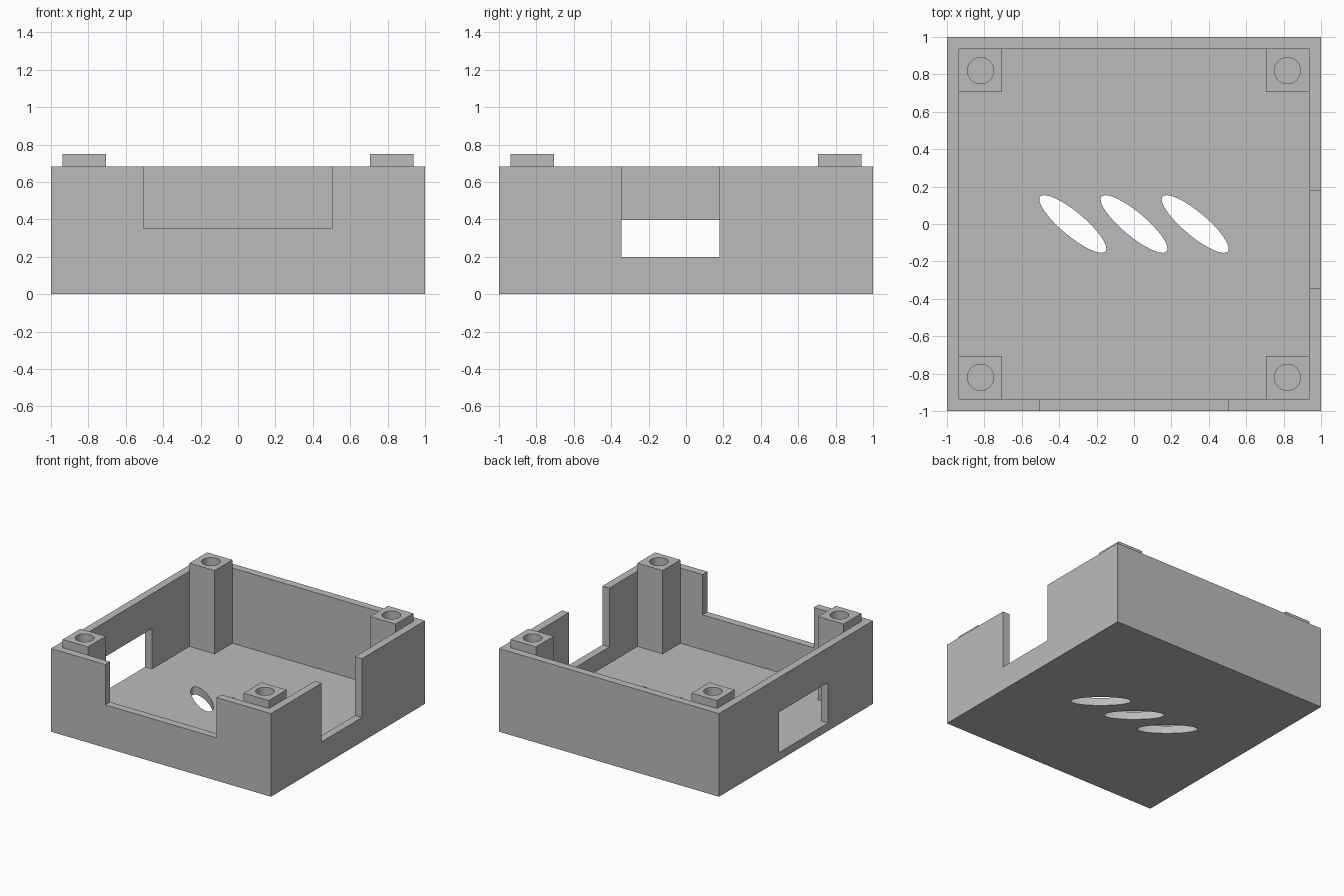
import bpy
from math import radians

if "Cube" in bpy.data.objects:
    bpy.data.objects.remove(bpy.data.objects["Cube"], do_unlink=True)

WALL_TOP, POST_TOP = 0.683, 0.75
INNER, FLOOR = 0.937, 0.065
POST_IN = 0.707

grey = bpy.data.materials.new("plain grey")
grey.use_nodes = True
grey.diffuse_color = (0.5, 0.5, 0.5, 1)
grey.node_tree.nodes["Principled BSDF"].inputs["Base Color"].default_value = (0.5, 0.5, 0.5, 1)


def box(name, low, high):
    """Box spanning two opposite corners."""
    bpy.ops.mesh.primitive_cube_add(size=1, location=[(a + b) / 2 for a, b in zip(low, high)])
    ob = bpy.context.object
    ob.name = name
    ob.scale = [b - a for a, b in zip(low, high)]
    bpy.ops.object.transform_apply(location=False, rotation=False, scale=True)
    ob.data.materials.append(grey)
    return ob


def oval(name, x, y, z0, z1, rx, ry, angle=0):
    """Upright elliptical cylinder."""
    bpy.ops.mesh.primitive_cylinder_add(vertices=64, radius=1, depth=z1 - z0,
                                        location=(x, y, (z0 + z1) / 2),
                                        rotation=(0, 0, radians(angle)))
    ob = bpy.context.object
    ob.name = name
    ob.scale = (rx, ry, 1)
    ob.data.materials.append(grey)
    return ob


def cut(target, cutter):
    """Subtract the cutter and remove it."""
    mod = target.modifiers.new("cut", 'BOOLEAN')
    mod.operation = 'DIFFERENCE'
    mod.solver = 'EXACT'
    mod.object = cutter
    bpy.context.view_layer.update()
    bpy.ops.object.select_all(action='DESELECT')
    target.select_set(True)
    bpy.context.view_layer.objects.active = target
    bpy.ops.object.modifier_apply(modifier=mod.name)
    bpy.data.objects.remove(cutter, do_unlink=True)


def finish(ob):
    bpy.ops.object.select_all(action='DESELECT')
    ob.select_set(True)
    bpy.context.view_layer.objects.active = ob
    bpy.ops.object.shade_smooth_by_angle(angle=radians(30))


# Open tray with floor and four walls
tray = box("tray", (-1, -1, 0), (1, 1, WALL_TOP))
cut(tray, box("cavity", (-INNER, -INNER, FLOOR), (INNER, INNER, 1)))

# Notches in the front and left walls, window in the right wall
cut(tray, box("front_notch", (-0.506, -1.1, 0.352), (0.506, -0.85, 1)))
cut(tray, box("left_notch", (0.85, -0.344, 0.2), (1.1, 0.18, 1)))
cut(tray, box("right_window", (-1.1, -0.415, FLOOR), (-0.85, 0.222, 0.397)))

# Slanted oval vents through the floor
for x in (-0.327, 0, 0.327):
    cut(tray, oval("vent", x, 0, -0.1, 0.2, 0.2275, 0.063, -40))
finish(tray)

# Corner posts with screw holes
for sx, side in ((1, "left"), (-1, "right")):
    for sy, end in ((-1, "front"), (1, "back")):
        xs = sorted((sx * POST_IN, sx * INNER))
        ys = sorted((sy * POST_IN, sy * INNER))
        post = box(f"{end}_{side}_post", (xs[0], ys[0], FLOOR), (xs[1], ys[1], POST_TOP))
        cut(post, oval("screw_hole", sx * 0.82, sy * 0.82, FLOOR + 0.01, 0.9, 0.07, 0.07))
        finish(post)
